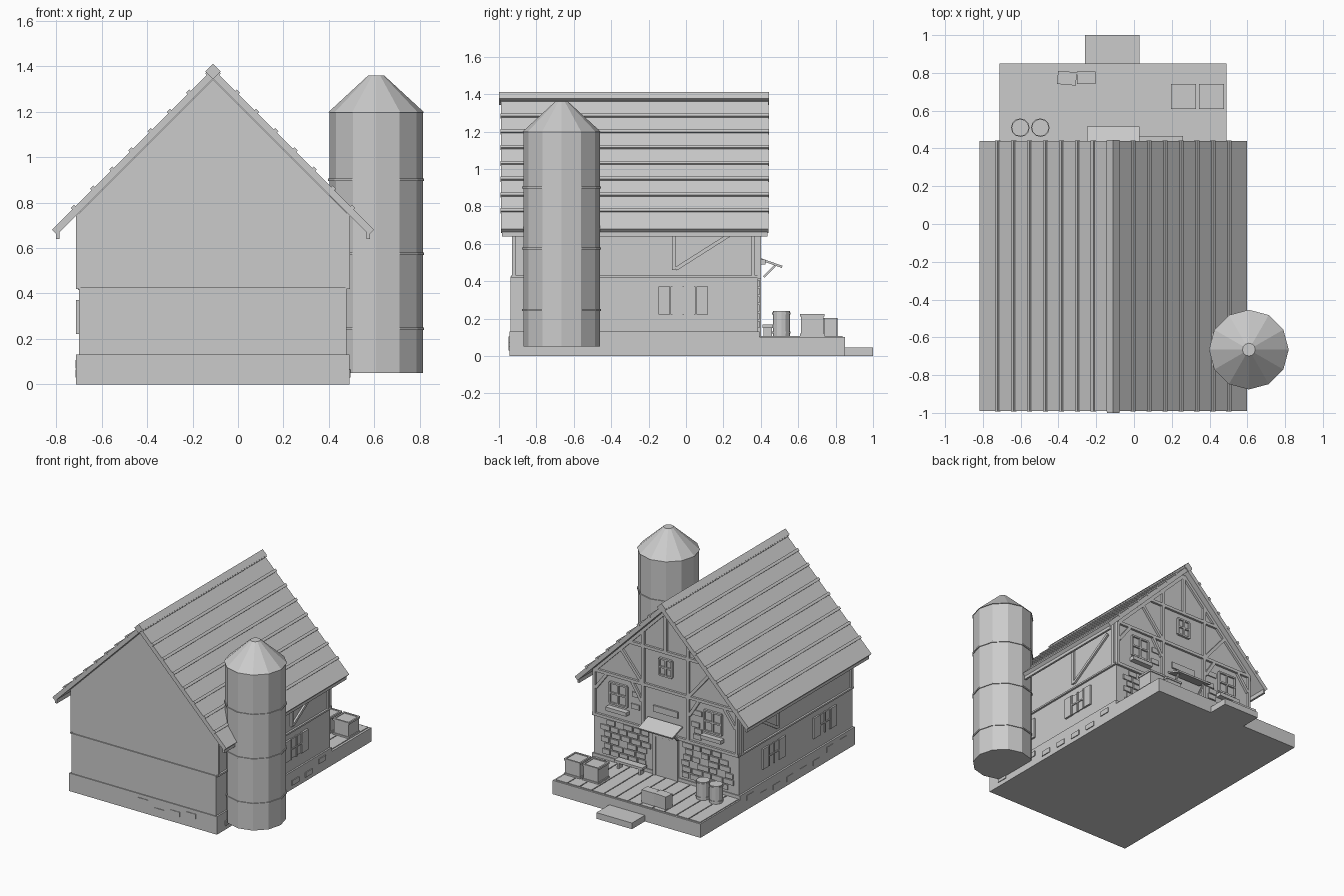
import bpy, bmesh, random
from math import atan2, hypot, radians, pi, sqrt

if "Cube" in bpy.data.objects:
    bpy.data.objects.remove(bpy.data.objects["Cube"])

random.seed(4)
CX = -0.11                       # centre line of the house
Y0, Y1 = -0.93, 0.385            # gable wall planes


def make(name, bm):
    me = bpy.data.meshes.new(name)
    bmesh.ops.recalc_face_normals(bm, faces=bm.faces)
    bm.to_mesh(me)
    bm.free()
    ob = bpy.data.objects.new(name, me)
    bpy.context.collection.objects.link(ob)
    return ob


def box(name, c, s, rot=(0, 0, 0)):
    bm = bmesh.new()
    bmesh.ops.create_cube(bm, size=1)
    bmesh.ops.scale(bm, vec=s, verts=bm.verts)
    ob = make(name, bm)
    ob.location, ob.rotation_euler = c, rot
    return ob


def span(name, x, y, z):
    """Box from min/max pairs."""
    p = (x, y, z)
    return box(name, [(a + b) / 2 for a, b in p], [b - a for a, b in p])


def prism(name, pts, y0, y1):
    """Extrude an xz profile along y."""
    bm = bmesh.new()
    f = bm.faces.new([bm.verts.new((x, y0, z)) for x, z in pts])
    r = bmesh.ops.extrude_face_region(bm, geom=[f])
    vs = [v for v in r["geom"] if isinstance(v, bmesh.types.BMVert)]
    bmesh.ops.translate(bm, vec=(0, y1 - y0, 0), verts=vs)
    return make(name, bm)


def cyl(name, x, y, z0, z1, r0, r1=None, n=12):
    bm = bmesh.new()
    bmesh.ops.create_cone(bm, cap_ends=True, segments=n, radius1=r0,
                          radius2=r0 if r1 is None else r1, depth=z1 - z0)
    ob = make(name, bm)
    ob.location = (x, y, (z0 + z1) / 2)
    return ob


def face_beam(name, x1, z1, x2, z2, w=0.022, y=Y1 + 0.006, d=0.02):
    """Timber on the shop gable; x is measured from the centre line."""
    L, a = hypot(x2 - x1, z2 - z1), atan2(z2 - z1, x2 - x1)
    box(name, (CX + (x1 + x2) / 2, y, (z1 + z2) / 2), (L, d, w), (0, -a, 0))


def side_beam(name, s, y1, z1, y2, z2, w=0.02):
    L, a = hypot(y2 - y1, z2 - z1), atan2(z2 - z1, y2 - y1)
    box(name, (CX + s * 0.592, (y1 + y2) / 2, (z1 + z2) / 2), (0.02, L, w), (a, 0, 0))


# Plinth, deck and step
span("plinth", (CX - 0.603, CX + 0.6), (-0.945, 0.392), (0, 0.132))
span("deck", (CX - 0.603, CX + 0.6), (0.392, 0.85), (0, 0.102))
for i in range(12):
    x = CX - 0.592 + i * 0.0985
    span("deck_plank", (x, x + 0.092), (0.392, 0.838), (0.1, 0.108))
span("step", (-0.26, 0.03), (0.85, 1.0), (0, 0.045))

# Walls: lower storey and gabled upper storey
span("lower_walls", (CX - 0.59, CX + 0.588), (-0.938, Y1), (0.13, 0.425))
prism("upper_walls", [(CX - 0.588, 0.42), (CX + 0.588, 0.42), (CX + 0.588, 0.755),
                      (CX, 1.343), (CX - 0.588, 0.755)], Y0, Y1)

# Roof slabs, eave boards, battens and ridge cap
prism("roof", [(CX, 1.388), (CX + 0.708, 0.68), (CX + 0.686, 0.658), (CX, 1.344),
               (CX - 0.686, 0.658), (CX - 0.708, 0.68)], -0.99, 0.44)
for s in (-1, 1):
    span("eave_board", sorted((CX + s * 0.675, CX + s * 0.69)), (-0.985, 0.435), (0.64, 0.68))
    for i in range(8):
        d = 0.612 - i * 0.0845
        box("roof_batten", (CX + s * d, -0.275, 1.388 - d), (0.02, 1.436, 0.02),
            (0, s * pi / 4, 0))
box("ridge_cap", (CX, -0.2775, 1.376), (0.048, 1.445, 0.048), (0, pi / 4, 0))

# Shop gable timber framing
face_beam("storey_beam", -0.595, 0.425, 0.595, 0.425)
face_beam("tie_beam", -0.585, 0.75, 0.585, 0.75)
face_beam("collar_beam", -0.3, 1.03, 0.3, 1.03)
face_beam("king_post", 0, 1.03, 0, 1.32)
for s in (-1, 1):
    face_beam("rafter", s * 0.58, 0.745, 0, 1.325)
    face_beam("corner_post", s * 0.58, 0.42, s * 0.58, 0.75)
    face_beam("queen_post", s * 0.183, 0.42, s * 0.183, 1.14)
    face_beam("gable_strut", s * 0.36, 0.96, s * 0.193, 0.76)
    face_beam("corner_brace", s * 0.57, 0.62, s * 0.48, 0.74)
    face_beam("inner_brace", s * 0.195, 0.62, s * 0.27, 0.74)
    face_beam("door_jamb", s * 0.09, 0.105, s * 0.09, 0.41)
face_beam("door_lintel", -0.1, 0.405, 0.1, 0.405)
span("door", (CX - 0.08, CX + 0.08), (Y1, Y1 + 0.008), (0.105, 0.4))
for i in (-1, 0, 1):
    span("door_board", (CX + i * 0.053 - 0.024, CX + i * 0.053 + 0.024),
         (Y1, Y1 + 0.012), (0.108, 0.395))
span("blank_sign", (CX - 0.1, CX + 0.1), (Y1, Y1 + 0.012), (0.57, 0.615))


# Casement windows on the shop gable
def face_window(cx, cz, w, h):
    span("window_pane", (CX + cx - w / 2, CX + cx + w / 2), (Y1, Y1 + 0.004),
         (cz - h / 2, cz + h / 2))
    for t in (-0.5, 0, 0.5):
        face_beam("window_upright", cx + t * w, cz - h / 2, cx + t * w, cz + h / 2, 0.012)
        face_beam("window_rail", cx - w / 2, cz + t * h, cx + w / 2, cz + t * h, 0.012)


face_window(0, 0.915, 0.1, 0.12)
for s in (-1, 1):
    face_window(s * 0.385, 0.615, 0.14, 0.15)
    span("flower_box", (CX + s * 0.385 - 0.085, CX + s * 0.385 + 0.085),
         (Y1, 0.425), (0.488, 0.515))

# Scattered raised bricks on the shop wall
for s in (-1, 1):
    for z0, rows, x0, x1 in ((0.15, 6, 0.12, 0.58), (0.455, 6, 0.2, 0.56)):
        for r in range(rows):
            z = z0 + r * 0.044
            x = x0 + random.uniform(0, 0.05)
            while x < x1 - 0.09:
                w = random.uniform(0.05, 0.09)
                if z0 < 0.3 or abs(x + w / 2 - 0.385) > 0.12:
                    a, b = sorted((CX + s * x, CX + s * (x + w)))
                    span("brick", (a, b), (Y1, Y1 + 0.008), (z, z + 0.036))
                x += w + random.choice((0.01, 0.01, 0.07))

# Side walls: timbers, shuttered windows and plinth bricks
for s in (-1, 1):
    side_beam("side_storey_beam", s, -0.935, 0.425, 0.39, 0.425, 0.012)
    for y in (-0.92, -0.065, 0.36):
        side_beam("side_post", s, y, 0.43 if y != -0.065 else 0.46, y, 0.755)
    side_beam("side_brace", s, -0.055, 0.465, 0.3, 0.69)
    xs = sorted((CX + s * 0.58, CX + s * 0.595))
    xb = sorted((CX + s * 0.58, CX + s * 0.602))
    for y in (-0.015, -0.605):
        span("side_window", (xs[0], xs[1]), (y - 0.065, y + 0.065), (0.225, 0.368))
        for t in (-1, 0, 1):
            span("side_mullion", xb, (y + t * 0.062 - 0.005, y + t * 0.062 + 0.005), (0.222, 0.372))
        span("side_rail", xb, (y - 0.065, y + 0.065), (0.29, 0.3))
        for t in (-1, 1):
            span("shutter", xb, sorted((y + t * 0.07, y + t * 0.133)), (0.222, 0.372))
    for i in range(8):
        y, z = -0.85 + i * 0.155, random.choice((0.03, 0.07))
        xp = CX + s * 0.6
        span("plinth_brick", (xp - 0.006, xp + 0.006), (y, y + 0.08), (z, z + 0.036))
for i in range(4):
    x, z = -0.15 + i * 0.13, (0.07, 0.03, 0.05, 0.07)[i]
    span("front_plinth_brick", (x, x + 0.08), (-0.949, -0.93), (z, z + 0.035))

# Awning with brackets over the door
box("awning", (CX, 0.455, 0.497), (0.28, 0.125, 0.012), (atan2(-0.04, 0.115), 0, 0))
for s in (-1, 1):
    box("awning_bracket", (CX + s * 0.11, 0.445, 0.452), (0.012, 0.085, 0.012),
        (atan2(0.055, 0.055), 0, 0))

# Bench by the door
span("bench_seat", (0.03, 0.26), (0.41, 0.465), (0.15, 0.168))
for x in (0.05, 0.225):
    span("bench_leg", (x, x + 0.015), (0.415, 0.46), (0.1, 0.155))

# Crates, small boxes and barrels on the deck
for x in (0.262, 0.41):
    span("crate", (x - 0.06, x + 0.06), (0.615, 0.735), (0.1, 0.22))
    for t in (-1, 1):
        for z in (0.112, 0.218):
            box("crate_trim", (x, 0.675 + t * 0.06, z), (0.132, 0.012, 0.014))
            box("crate_trim", (x + t * 0.06, 0.675, z), (0.012, 0.132, 0.014))
box("small_box", (-0.355, 0.772, 0.152), (0.1, 0.07, 0.1), (0, 0, radians(-5)))
box("small_box", (-0.253, 0.774, 0.152), (0.1, 0.065, 0.1))
for x in (-0.602, -0.496):
    cyl("barrel", x, 0.51, 0.1, 0.24, 0.046)
    for z in (0.12, 0.222):
        cyl("barrel_hoop", x, 0.51, z, z + 0.01, 0.049)

# Silo with bands and conical cap
SX, SY = 0.608, -0.665
cyl("silo", SX, SY, 0.05, 1.2, 0.205)
cyl("silo_cap", SX, SY, 1.197, 1.36, 0.211, 0.034)
for z in (0.245, 0.573, 0.9):
    cyl("silo_band", SX, SY, z - 0.005, z + 0.006, 0.211)
